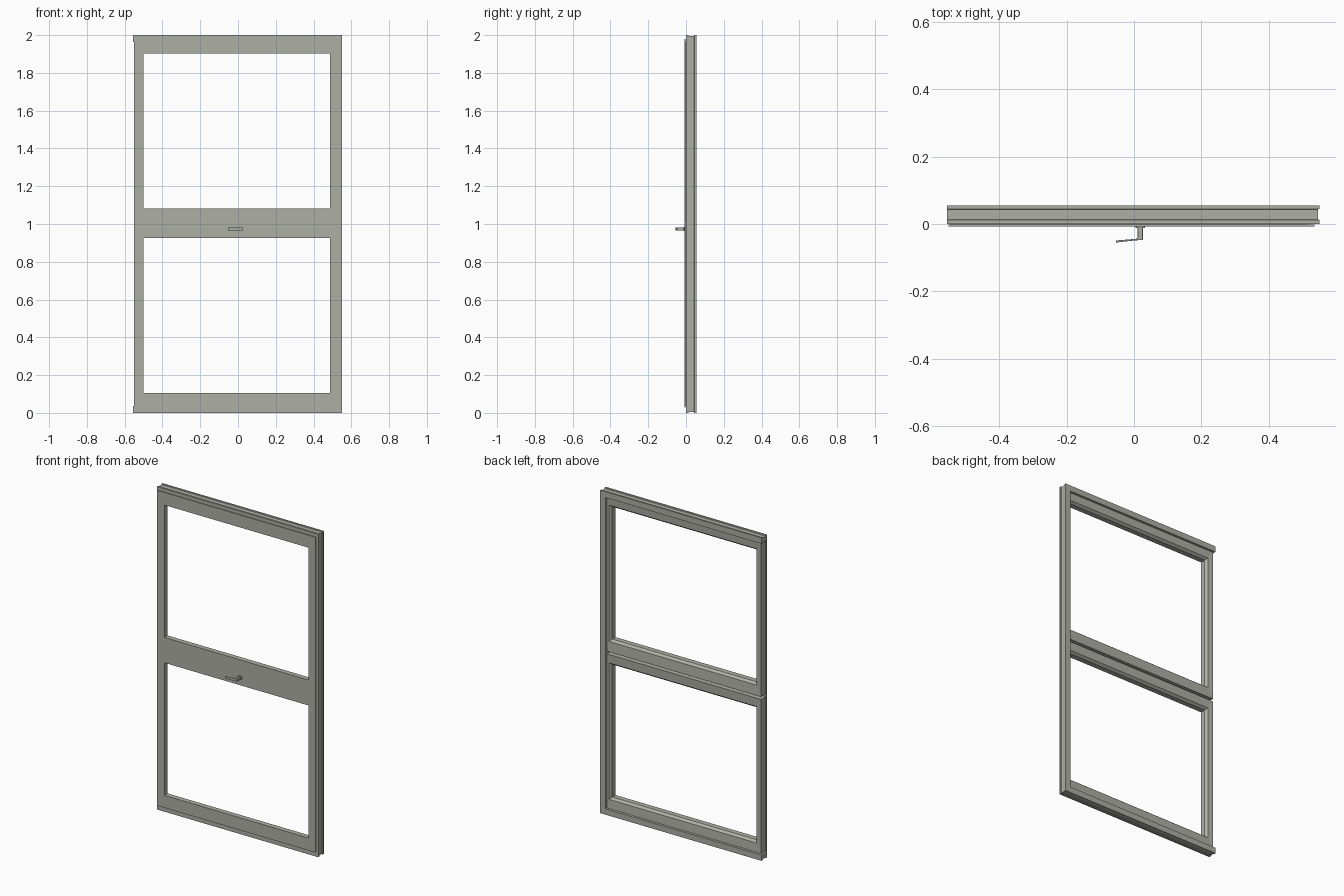
import bpy, bmesh
from mathutils import Vector

if "Cube" in bpy.data.objects:
    bpy.data.objects.remove(bpy.data.objects["Cube"])

mat = bpy.data.materials.new("grey_green_metal")
mat.diffuse_color = (0.42, 0.43, 0.375, 1)
mat.use_nodes = True
mat.node_tree.nodes["Principled BSDF"].inputs["Base Color"].default_value = mat.diffuse_color


def finish(name, bm):
    bmesh.ops.remove_doubles(bm, verts=bm.verts, dist=1e-5)
    bmesh.ops.recalc_face_normals(bm, faces=bm.faces)
    me = bpy.data.meshes.new(name)
    bm.to_mesh(me)
    bm.free()
    me.materials.append(mat)
    ob = bpy.data.objects.new(name, me)
    bpy.context.collection.objects.link(ob)
    return ob


def loft(bm, section, closed):
    """Join a ring of paths; each path is a list of corner points."""
    rows = [[bm.verts.new(p) for p in path] for path in section]
    n = len(rows[0])
    for i, a in enumerate(rows):
        b = rows[(i + 1) % len(rows)]
        for j in range(n if closed else n - 1):
            k = (j + 1) % n
            bm.faces.new((a[j], a[k], b[k], b[j]))
    if not closed:
        bm.faces.new([r[0] for r in rows])
        bm.faces.new([r[-1] for r in rows])


def rect(r, y, grow=0.0):
    x0, z0, x1, z1 = r[0] - grow, r[1] - grow, r[2] + grow, r[3] + grow
    return [(x0, y, z0), (x1, y, z0), (x1, y, z1), (x0, y, z1)]


# Outer frame: three-sided channel with a grooved edge, open on the left
bm = bmesh.new()
profile = [(0, 0), (0, .012), (.004, .014), (.004, .043), (0, .045),
           (0, .055), (.036, .055), (.036, 0)]
loft(bm, [[(-.555, y, 2 - d), (.55 - d, y, 2 - d), (.55 - d, y, d), (-.555, y, d)]
          for d, y in profile], False)
finish("outer_frame", bm)

# Leaf: two openings sharing a middle rail, each with a sloped bead at the back
bm = bmesh.new()
panes = [((-.5, 1.083, .488, 1.903), (-.55, 1.0, .535, 1.98), (-.545, 1.008, .512, 1.962)),
         ((-.5, .105, .488, .926), (-.55, .028, .535, 1.0), (-.545, .038, .512, .992))]
for hole, lip, body in panes:
    loft(bm, [rect(lip, -.007), rect(hole, -.007), rect(hole, .025), rect(hole, .04, .012),
              rect(body, .043), rect(body, -.002), rect(lip, -.002)], True)
bmesh.ops.remove_doubles(bm, verts=bm.verts, dist=1e-5)
inner = [f for f in bm.faces if all(abs(v.co.z - 1) < 1e-4 for v in f.verts)]
bmesh.ops.delete(bm, geom=inner, context='FACES')
bmesh.ops.dissolve_limit(bm, angle_limit=.01, verts=bm.verts, edges=bm.edges)
finish("window_leaf", bm)


# Handle: base plate, and a bent lever on a neck
def extrude_plan(name, pts, z0, z1, bevel):
    bm = bmesh.new()
    face = bm.faces.new([bm.verts.new((x, y, z0)) for x, y in pts])
    ext = bmesh.ops.extrude_face_region(bm, geom=[face])
    up = [v for v in ext["geom"] if isinstance(v, bmesh.types.BMVert)]
    bmesh.ops.translate(bm, verts=up, vec=Vector((0, 0, z1 - z0)))
    ob = finish(name, bm)
    m = ob.modifiers.new("soft_edges", 'BEVEL')
    m.width, m.segments = bevel, 2


extrude_plan("handle_base", [(.005, -.012), (.033, -.012), (.033, -.006), (.005, -.006)],
             .962, .984, .001)
extrude_plan("handle_lever", [(.011, -.008), (.011, -.040), (.006, -.044), (-.053, -.049),
                              (-.053, -.055), (.0, -.049), (.026, -.047), (.026, -.008)],
             .965, .981, .0015)
